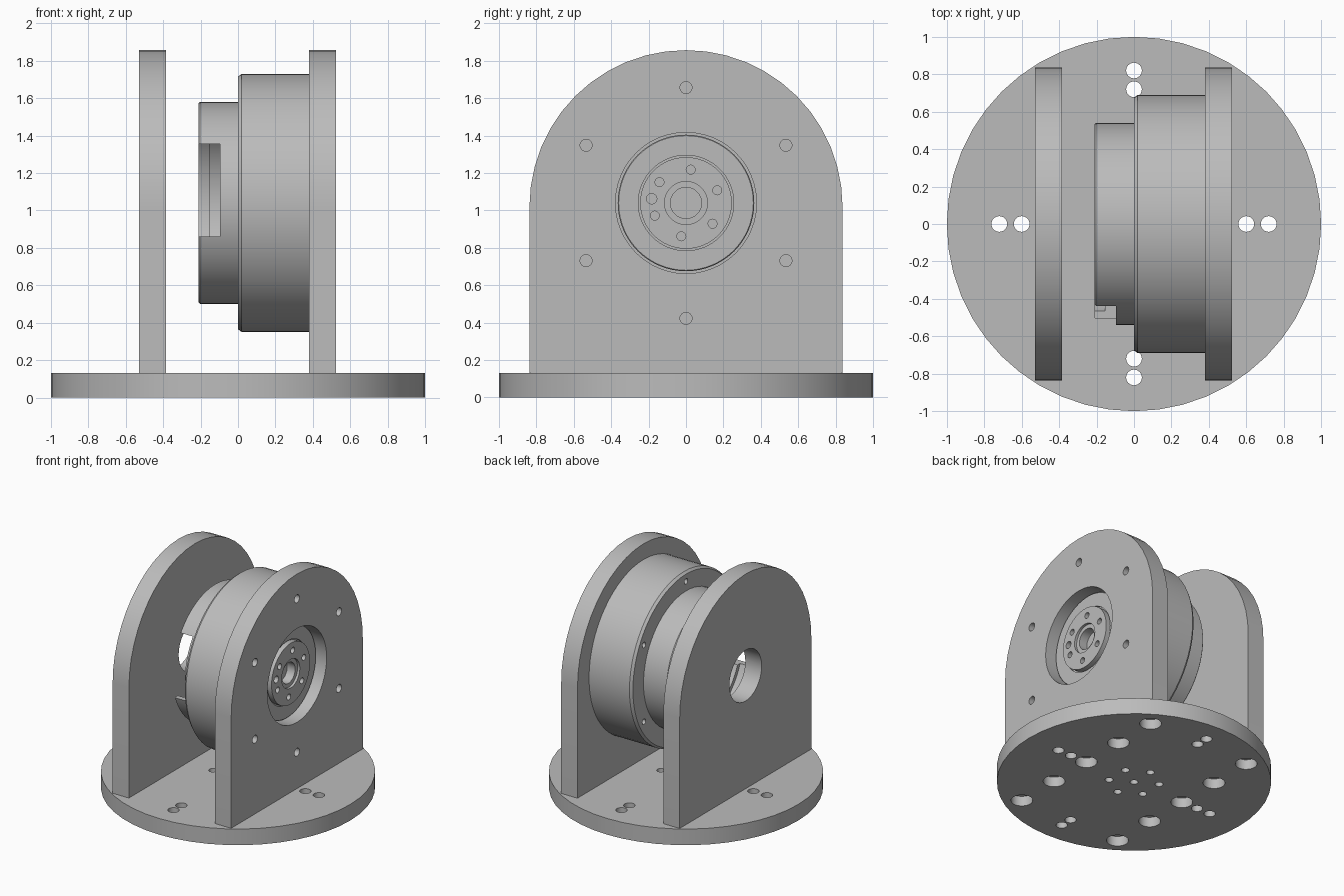
import bpy, bmesh, math
from mathutils import Matrix, Vector

old = bpy.data.objects.get("Cube")
if old:
    bpy.data.objects.remove(old, do_unlink=True)

AXIS_Z = 1.04      # height of the drive axis
BASE_TOP = 0.13

grey = bpy.data.materials.new("plain grey")
grey.use_nodes = True
colour = (0.5, 0.5, 0.5, 1)
grey.diffuse_color = colour
grey.node_tree.nodes["Principled BSDF"].inputs["Base Color"].default_value = colour


def make_object(name, bm):
    bmesh.ops.recalc_face_normals(bm, faces=bm.faces)
    mesh = bpy.data.meshes.new(name)
    bm.to_mesh(mesh)
    bm.free()
    obj = bpy.data.objects.new(name, mesh)
    bpy.context.collection.objects.link(obj)
    mesh.materials.append(grey)
    return obj


def add_cylinder(bm, start, axis, depth, radius, segments=24):
    """Cylinder from start, running along axis ('X' or 'Z')."""
    turn = Matrix.Rotation(math.pi / 2, 4, 'Y') if axis == 'X' else Matrix()
    move = Matrix.Translation(start)
    mid = Matrix.Translation((0, 0, depth / 2))
    bmesh.ops.create_cone(bm, cap_ends=True, segments=segments, radius1=radius,
                          radius2=radius, depth=depth, matrix=move @ turn @ mid)


def polar(radius, degrees):
    a = math.radians(degrees)
    return radius * math.cos(a), radius * math.sin(a)


def cut(obj, bm):
    cutter = make_object("cutter", bm)
    cutter.hide_render = True
    mod = obj.modifiers.new("cut", 'BOOLEAN')
    mod.operation = 'DIFFERENCE'
    mod.solver = 'EXACT'
    mod.object = cutter
    bpy.context.view_layer.objects.active = obj
    bpy.ops.object.modifier_apply(modifier=mod.name)
    bpy.data.objects.remove(cutter, do_unlink=True)


def smooth(obj):
    bpy.ops.object.select_all(action='DESELECT')
    obj.select_set(True)
    bpy.context.view_layer.objects.active = obj
    bpy.ops.object.shade_smooth_by_angle(angle=math.radians(25))


def side_plate(name, x0, x1):
    """Upright plate with a round top."""
    bm = bmesh.new()
    half, arch_z, steps = 0.837, 1.02, 24
    points = [(-half, BASE_TOP), (half, BASE_TOP)]
    for i in range(steps + 1):
        y, z = polar(half, 180 * i / steps)
        points.append((y, arch_z + z))
    face = bm.faces.new([bm.verts.new((x0, y, z)) for y, z in points])
    ext = bmesh.ops.extrude_face_region(bm, geom=[face])
    moved = [v for v in ext["geom"] if isinstance(v, bmesh.types.BMVert)]
    bmesh.ops.translate(bm, verts=moved, vec=(x1 - x0, 0, 0))
    return make_object(name, bm)


# Round base with through holes and blind screw pockets below
bm = bmesh.new()
add_cylinder(bm, (0, 0, 0), 'Z', BASE_TOP, 1.0, 48)
base = make_object("round_base", bm)

holes = bmesh.new()
for side in (-1, 1):
    for x, y in ((0.6, 0), (0.72, 0), (0, 0.72), (0, 0.82)):
        add_cylinder(holes, (x * side, y * side, -0.1), 'Z', 0.4, 0.042)
    for i in range(-2, 3):
        add_cylinder(holes, (0.455 * side, 0.365 * i, -0.1), 'Z', 0.18, 0.08)
add_cylinder(holes, (0, 0, -0.1), 'Z', 0.4, 0.03)
for i in range(6):
    x, y = polar(0.185, 30 + 60 * i)
    add_cylinder(holes, (x, y, -0.1), 'Z', 0.4, 0.03)
cut(base, holes)
smooth(base)

# Plain support plate with one centre hole
plain_plate = side_plate("support_plate", -0.53, -0.385)
holes = bmesh.new()
add_cylinder(holes, (-0.7, 0, AXIS_Z), 'X', 0.5, 0.205, 32)
cut(plain_plate, holes)
smooth(plain_plate)

# Drive plate with a large bore and six bolt holes
drive_plate = side_plate("drive_plate", 0.38, 0.525)
holes = bmesh.new()
add_cylinder(holes, (0.2, 0, AXIS_Z), 'X', 0.5, 0.377, 48)
for i in range(6):
    y, z = polar(0.617, 30 + 60 * i)
    add_cylinder(holes, (0.2, y, AXIS_Z + z), 'X', 0.5, 0.032)
cut(drive_plate, holes)
smooth(drive_plate)

# Drive drum: turned profile of (x, radius), open cup at one end, hub at the other
profile = [(-0.09, 0), (-0.09, 0.47), (-0.155, 0.47), (-0.155, 0.5), (-0.21, 0.5),
           (-0.21, 0.533), (-0.203, 0.54), (0, 0.54), (0, 0.675), (0.02, 0.69),
           (0.38, 0.69), (0.38, 0.365), (0.435, 0.365), (0.44, 0.36),
           (0.44, 0.255), (0.425, 0.255), (0.425, 0.245), (0.47, 0.245),
           (0.47, 0.115), (0.45, 0.115), (0.45, 0.083), (0.38, 0.083), (0.38, 0)]
bm = bmesh.new()
verts = [bm.verts.new((x, 0, AXIS_Z + r)) for x, r in profile]
edges = [bm.edges.new(pair) for pair in zip(verts, verts[1:])]
bmesh.ops.spin(bm, geom=verts + edges, cent=(0, 0, AXIS_Z), axis=(1, 0, 0),
               angle=2 * math.pi, steps=64)
bmesh.ops.remove_doubles(bm, verts=bm.verts, dist=0.0005)
drum = make_object("drive_drum", bm)

# Cable notch in the cup wall
notch = bmesh.new()
bmesh.ops.create_cube(notch, size=1, matrix=Matrix.Translation((-0.2, -0.45, 1.1075))
                      @ Matrix.Diagonal((0.21, 0.5, 0.495, 1)))
cut(drum, notch)

# Bolt holes in the drum rim and hub face
holes = bmesh.new()
for i in range(6):
    y, z = polar(0.617, 30 + 60 * i)
    add_cylinder(holes, (-0.05, y, AXIS_Z + z), 'X', 0.15, 0.022, 16)
    y, z = polar(0.18, 22 + 60 * i)
    add_cylinder(holes, (0.43, y, AXIS_Z + z), 'X', 0.1, 0.024, 16)
y, z = polar(0.185, 173)
add_cylinder(holes, (0.43, y, AXIS_Z + z), 'X', 0.1, 0.028, 16)
cut(drum, holes)
smooth(drum)
